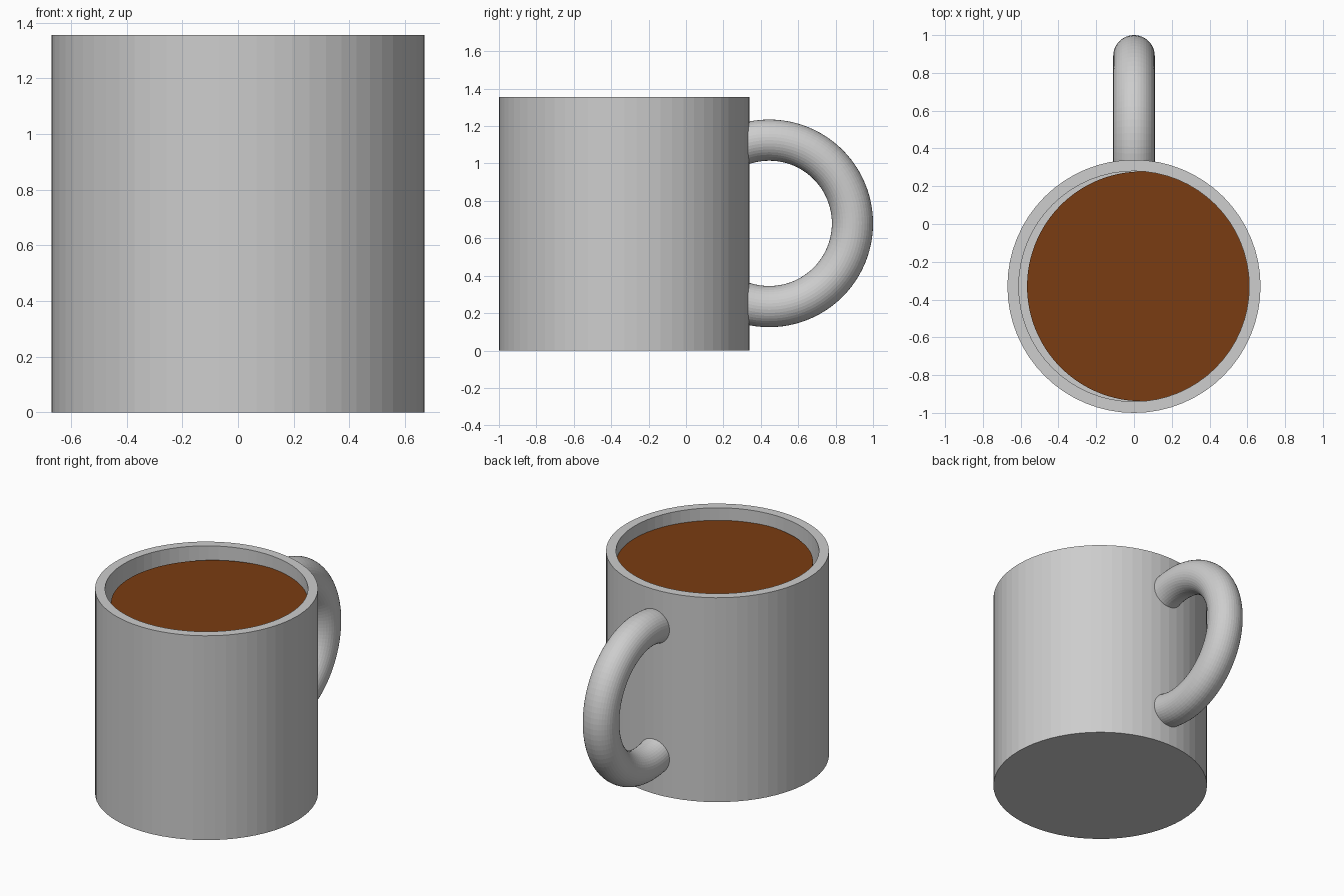
import bpy, bmesh, math
from mathutils import Vector, Matrix

if "Cube" in bpy.data.objects:
    bpy.data.objects.remove(bpy.data.objects["Cube"])

CY, R, R_IN, H, FLOOR = -0.33, 0.67, 0.61, 1.355, 0.08


def material(name, rgb):
    m = bpy.data.materials.new(name)
    m.diffuse_color = (*rgb, 1)
    m.use_nodes = True
    m.node_tree.nodes["Principled BSDF"].inputs["Base Color"].default_value = m.diffuse_color
    return m


def finish(bm, name, mat):
    bmesh.ops.recalc_face_normals(bm, faces=bm.faces)
    me = bpy.data.meshes.new(name)
    bm.to_mesh(me)
    bm.free()
    me.materials.append(mat)
    ob = bpy.data.objects.new(name, me)
    bpy.context.collection.objects.link(ob)
    return ob


def cylinder(x, r, z0, z1, segs):
    bm = bmesh.new()
    bmesh.ops.create_cone(bm, cap_ends=True, segments=segs, radius1=r, radius2=r,
                          depth=z1 - z0,
                          matrix=Matrix.Translation((x, CY, (z0 + z1) / 2)))
    return bm


ceramic = material("grey ceramic", (0.61, 0.61, 0.61))
brown = material("coffee brown", (0.195, 0.046, 0.006))

# Mug body: cylinder with its top inset and pushed down to the floor
bm = cylinder(0, R, 0, H, 64)
bm.faces.ensure_lookup_table()
top = max(bm.faces, key=lambda f: f.calc_center_median().z)
bmesh.ops.inset_region(bm, faces=[top], thickness=R - R_IN)
ext = bmesh.ops.extrude_face_region(bm, geom=[top])
bmesh.ops.translate(bm, vec=(0, 0, FLOOR - H),
                    verts=[g for g in ext["geom"] if isinstance(g, bmesh.types.BMVert)])
if top.is_valid:
    bm.faces.remove(top)
finish(bm, "mug_body", ceramic)

# Coffee: slightly off centre, running into the right-hand wall
finish(cylinder(0.042, 0.608, FLOOR, 1.272, 128), "coffee", brown)

# Handle: upright ring, trimmed inside the mug wall
MAJOR, MINOR, N, M = 0.445, 0.11, 96, 40
bm = bmesh.new()
rings = []
for i in range(N):
    a = 2 * math.pi * i / N
    ring = []
    for j in range(M):
        b = 2 * math.pi * j / M
        d = MAJOR + MINOR * math.cos(b)
        ring.append(bm.verts.new((MINOR * math.sin(b), 0.445 + d * math.cos(a),
                                  0.68 + d * math.sin(a))))
    rings.append(ring)
for i in range(N):
    p, q = rings[i], rings[(i + 1) % N]
    for j in range(M):
        k = (j + 1) % M
        bm.faces.new((p[j], q[j], q[k], p[k]))
bmesh.ops.bisect_plane(bm, geom=bm.verts[:] + bm.edges[:] + bm.faces[:],
                       plane_co=Vector((0, 0.305, 0)), plane_no=Vector((0, 1, 0)),
                       clear_inner=True)
finish(bm, "handle", ceramic)
